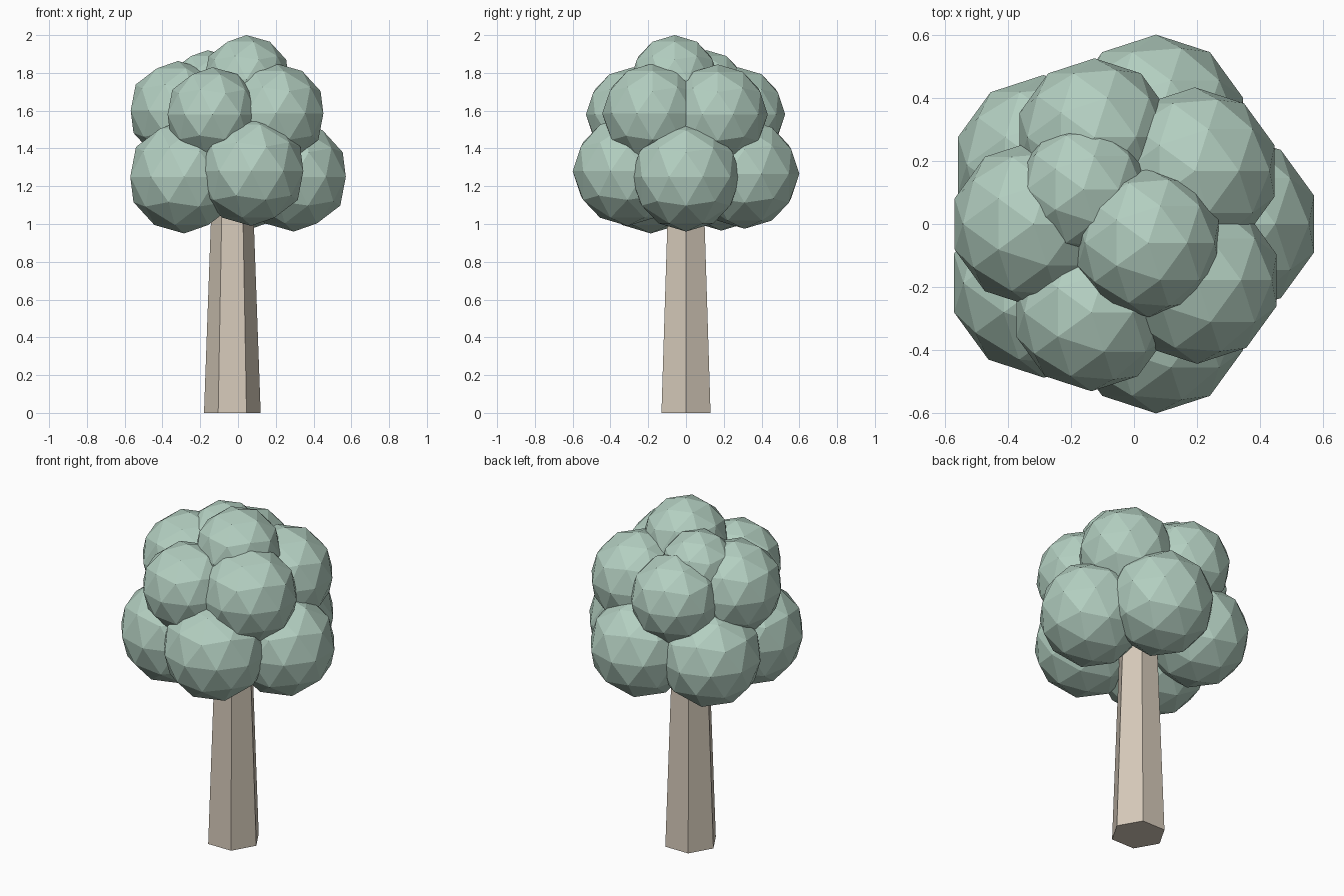
import bpy

if "Cube" in bpy.data.objects:
    bpy.data.objects.remove(bpy.data.objects["Cube"])


def material(name, rgb):
    mat = bpy.data.materials.new(name)
    mat.diffuse_color = (*rgb, 1.0)
    mat.use_nodes = True
    mat.node_tree.nodes["Principled BSDF"].inputs["Base Color"].default_value = mat.diffuse_color
    return mat


bark = material("pale bark", (0.67, 0.59, 0.49))
leaf = material("sage leaf", (0.45, 0.62, 0.53))

# Tapered six-sided trunk running up into the crown
bpy.ops.mesh.primitive_cone_add(vertices=6, radius1=0.15, radius2=0.105, depth=1.25,
                                location=(-0.03, 0, 0.625), rotation=(0, 0, 0.5235988))
trunk = bpy.context.object
trunk.name = "trunk"
trunk.data.materials.append(bark)


def leaf_clump(name, x, y, z, radius):
    bpy.ops.mesh.primitive_ico_sphere_add(subdivisions=2, radius=radius, location=(x, y, z))
    clump = bpy.context.object
    clump.name = name
    clump.data.materials.append(leaf)


# Faceted foliage clumps: x, y, z, radius
tiers = {
    "lower_foliage": [(0.295, 0, 1.25, 0.29), (0.07, 0.31, 1.265, 0.29),
                      (-0.287, 0.187, 1.25, 0.285), (-0.285, -0.187, 1.25, 0.30),
                      (0.07, -0.31, 1.28, 0.29)],
    "upper_foliage": [(-0.318, 0, 1.60, 0.263), (-0.135, -0.28, 1.58, 0.25),
                      (0.20, -0.178, 1.585, 0.265), (0.193, 0.168, 1.58, 0.265),
                      (-0.125, 0.275, 1.58, 0.25)],
    "crown_foliage": [(0.045, -0.06, 1.765, 0.235), (-0.16, 0.11, 1.71, 0.21)],
    "inner_foliage": [(-0.03, 0, 1.45, 0.29)],
}
for tier, clumps in tiers.items():
    for i, clump in enumerate(clumps, 1):
        leaf_clump(f"{tier}_{i}", *clump)
